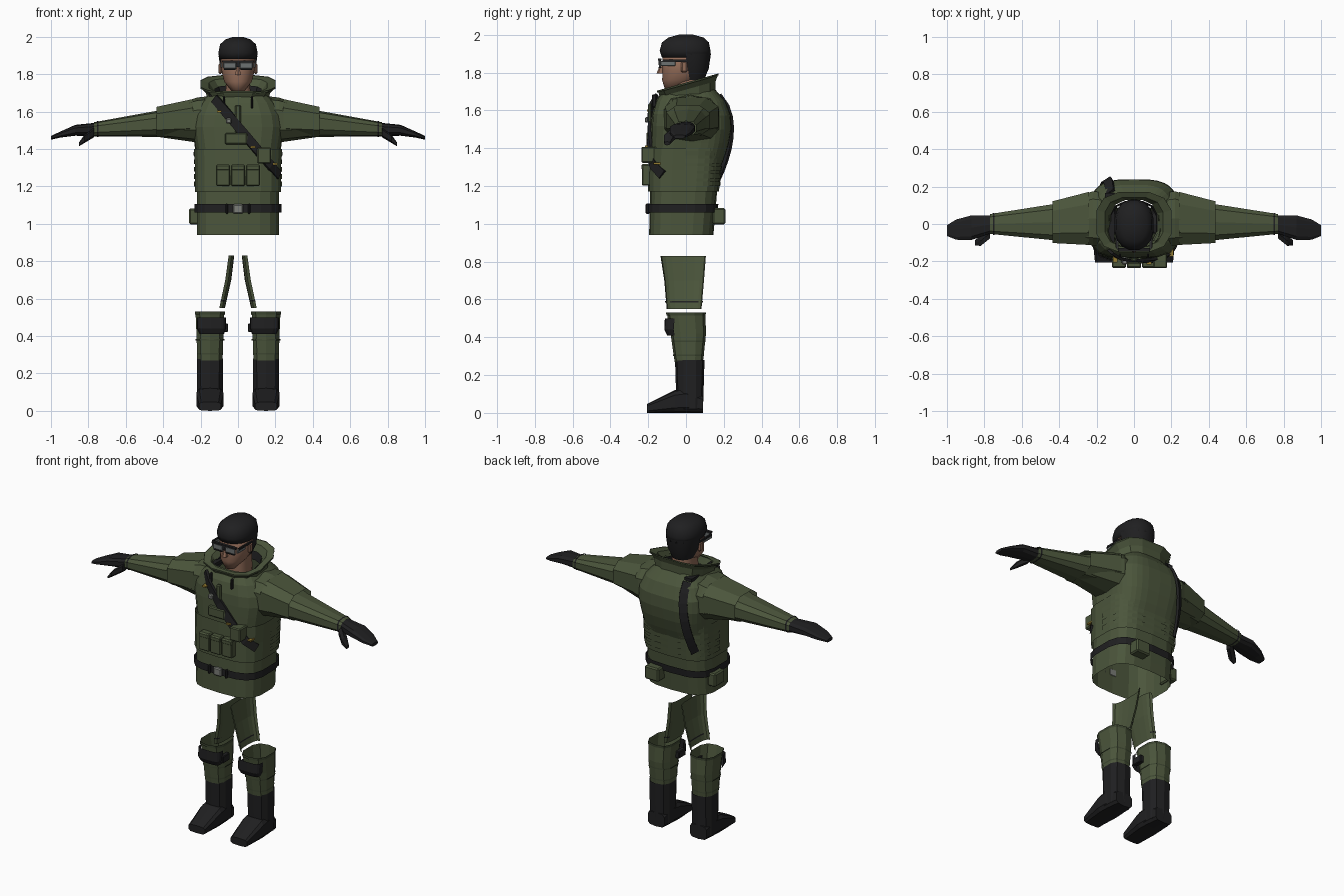
import bpy, bmesh, math
from mathutils import Vector

if "Cube" in bpy.data.objects:
    bpy.data.objects.remove(bpy.data.objects["Cube"])

FULL = (0, 2 * math.pi)
BACK = (0, math.pi)
FRONT = (math.pi, 2 * math.pi)
INNER = (math.pi / 2, 3 * math.pi / 2)
LEG = .15
BELT = 1.08
SQUARE = .6


def material(name, *rgb):
    mat = bpy.data.materials.new(name)
    mat.use_nodes = True
    mat.diffuse_color = (*rgb, 1)
    mat.node_tree.nodes["Principled BSDF"].inputs["Base Color"].default_value = (*rgb, 1)
    return mat


green = material("olive cloth", .07, .091, .044)
dark = material("dark olive trim", .045, .06, .03)
black = material("black leather", .014, .014, .015)
skin = material("skin", .28, .145, .095)
lens = material("grey lens", .15, .165, .165)
metal = material("buckle metal", .2, .21, .19)
yellow = material("yellow tag", .3, .2, .03)


def finish(bm, name, mat, mirror=False, smooth=False):
    bmesh.ops.recalc_face_normals(bm, faces=bm.faces)
    mesh = bpy.data.meshes.new(name)
    bm.to_mesh(mesh)
    bm.free()
    mesh.materials.append(mat)
    for face in mesh.polygons:
        face.use_smooth = smooth
    part = bpy.data.objects.new(name, mesh)
    bpy.context.collection.objects.link(part)
    if mirror:
        part.modifiers.new("other side", "MIRROR")
    return part


def loft(name, mat, sections, axis="z", sides=12, power=.7, arc=FULL,
         closed=False, tilt=0, mirror=False, smooth=False):
    """Skin sections of (position, centre u, centre v, radius u, radius v)."""
    bm = bmesh.new()
    whole = arc == FULL
    rows = []
    for place, centre_u, centre_v, radius_u, radius_v in sections:
        row = []
        for i in range(sides if whole else sides + 1):
            angle = arc[0] + (arc[1] - arc[0]) * (i + whole / 2) / sides
            c, s = math.cos(angle), math.sin(angle)
            u = centre_u + radius_u * math.copysign(abs(c) ** power, c)
            v = centre_v + radius_v * math.copysign(abs(s) ** power, s)
            spot = {"x": (place, u, v), "y": (u, place, v), "z": (u, v, place + tilt * v)}
            row.append(bm.verts.new(spot[axis]))
        rows.append(row)
    for low, high in zip(rows, rows[1:]):
        for i in range(sides):
            j = (i + 1) % len(low)
            bm.faces.new((low[i], low[j], high[j], high[i]))
    if closed:
        bm.faces.new(rows[0])
        bm.faces.new(rows[-1])
    return finish(bm, name, mat, mirror, smooth)


def box(name, mat, center, size, bevel=0, mirror=False):
    bm = bmesh.new()
    bmesh.ops.create_cube(bm, size=1)
    bmesh.ops.scale(bm, vec=size, verts=bm.verts)
    if bevel:
        bmesh.ops.bevel(bm, geom=bm.edges[:], offset=bevel, segments=1, affect="EDGES")
    bmesh.ops.translate(bm, vec=center, verts=bm.verts)
    return finish(bm, name, mat, mirror)


def body(z):
    """Half width, half depth and centre of the torso at a height."""
    rise = (z - .94) / .77
    neck = (max(0, z - 1.5) / .2) ** 3
    chest = .025 * max(0, 1 - abs(z - 1.53) / .16)
    return .222 + chest - .07 * neck, .17 + .025 * rise - .05 * neck, .04 * rise - .025


def band(name, mat, low, high, gap=0, bulge=0, steps=1, arc=FULL):
    """Layer of clothing that follows the torso."""
    sections = []
    for i in range(steps + 1):
        z = low + (high - low) * i / steps
        width, depth, centre = body(z)
        depth += bulge * math.sin(math.pi * i / steps)
        sections.append((z, 0, centre, width + gap, depth + gap))
    return loft(name, mat, sections, sides=18, power=SQUARE, arc=arc)


def surface(x, z, facing=-1, gap=.01):
    """Point on the front or back of the torso."""
    width, depth, centre = body(z)
    ratio = min(1, abs(x) / (width + gap))
    y = centre + facing * (depth + gap) * (1 - ratio ** (2 / SQUARE)) ** (SQUARE / 2)
    return Vector((x, y, z))


def sling(name, start, end, facing, bulge=0, width=.05, steps=8):
    bm = bmesh.new()
    points = []
    for i in range(steps + 1):
        x, z = (a + (b - a) * i / steps for a, b in zip(start, end))
        points.append(surface(x, z, facing, .018 + bulge * math.sin(math.pi * i / steps)))
    edges = []
    for i, point in enumerate(points):
        along = points[min(i + 1, steps)] - points[max(i - 1, 0)]
        across = along.cross(Vector((point.x, point.y, 0))).normalized() * width / 2
        edges.append((bm.verts.new(point - across), bm.verts.new(point + across)))
    for a, b in zip(edges, edges[1:]):
        bm.faces.new((a[0], a[1], b[1], b[0]))
    part = finish(bm, name, black)
    part.modifiers.new("thickness", "SOLIDIFY").thickness = .015


def front_pouch(name, mat, x, z, size, bevel=.006):
    box(name, mat, surface(x, z), size, bevel)


# Jacket, vest and back hump
band("jacket", green, .94, 1.71, steps=12)
band("vest", green, 1.17, 1.4, gap=.01, steps=2)
band("back_hump", green, 1.28, 1.72, gap=.002, bulge=.045, steps=6, arc=BACK)
for i in range(5):
    height = 1.2 + i * .04
    band("vest_webbing", green, height, height + .025, gap=.014, arc=BACK)

# Belt and hip pouches
band("belt", black, BELT - .02, BELT + .025, gap=.012)
front_pouch("belt_buckle", metal, 0, BELT, (.055, .025, .05))
for x in (-.06, .06):
    front_pouch("belt_loop", black, x, BELT, (.015, .025, .055))
box("hip_pouch", green, (-.235, .03, 1.04), (.055, .1, .085), .008)
box("rear_pouch", green, (.1, .175, 1.04), (.1, .07, .085), .008)

# Front pouches
for x in (-.08, 0, .08):
    front_pouch("magazine_pouch", green, x, 1.26, (.074, .07, .115))
    front_pouch("magazine_flap", green, x, 1.3, (.076, .076, .03))
front_pouch("radio_pouch", green, .14, 1.365, (.075, .1, .085))
front_pouch("chest_pouch", green, -.01, 1.455, (.12, .03, .06))
front_pouch("zip_flap", green, 0, 1.56, (.03, .02, .15))
for x in (-.075, .075):
    front_pouch("collar_cord", black, x, 1.65, (.012, .025, .07))

# Tall collar that dips at the front
loft("collar", green, [(1.66, 0, .01, .165, .15), (1.71, 0, .01, .175, .15),
                       (1.745, 0, .01, .205, .165), (1.738, 0, .01, .16, .135),
                       (1.69, 0, .01, .125, .12)], tilt=.28)
loft("collar_trim", dark, [(1.737, 0, .01, .206, .167), (1.747, 0, .01, .206, .167)], tilt=.28)
loft("inner_collar", black, [(1.66, 0, 0, .12, .115), (1.71, 0, 0, .13, .125)], tilt=.25)

# Sling across the chest and down the back
sling("front_sling", (-.13, 1.67), (.225, 1.26), -1)
sling("back_sling", (-.13, 1.68), (-.18, 1.23), 1, bulge=.04)
box("shoulder_sling", black, (-.13, .03, 1.69), (.05, .27, .02))
for x, z in ((-.1, 1.6), (.08, 1.41), (.2, 1.32)):
    front_pouch("yellow_tag", yellow, x, z, (.025, .045, .01), 0)
front_pouch("sling_buckle", metal, -.05, 1.55, (.03, .05, .03))

# Sleeves, shoulder guards and gloves
loft("sleeve", green, [(.13, .02, 1.55, .15, .135), (.22, .03, 1.555, .15, .12),
                       (.43, .01, 1.535, .1, .07), (.77, 0, 1.505, .055, .038)],
     "x", sides=10, mirror=True)
loft("shoulder_guard", green, [(.24, .03, 1.565, .15, .108), (.435, .01, 1.545, .118, .085)],
     "x", sides=8, mirror=True)
loft("cuff_band", black, [(.745, 0, 1.508, .06, .043), (.755, 0, 1.508, .06, .043)],
     "x", sides=10, mirror=True)
loft("glove", black, [(.755, 0, 1.505, .048, .036), (.87, -.02, 1.5, .068, .029),
                      (.95, -.03, 1.477, .056, .016), (1, -.035, 1.46, .03, .01)],
     "x", sides=10, closed=True, mirror=True)
loft("thumb", black, [(.77, -.05, 1.488, .03, .025), (.82, -.09, 1.455, .03, .022),
                      (.85, -.1, 1.425, .016, .01)],
     "x", sides=6, closed=True, mirror=True)

# Inner thigh panels, open on the outside
loft("thigh", green, [(.83, .05, -.015, .03, .12), (.7, .068, -.01, .032, .105),
                      (.55, .1, -.01, .03, .092)], sides=8, arc=INNER, mirror=True)
loft("thigh_band", black, [(.592, .092, -.01, .031, .1), (.584, .094, -.01, .031, .1)],
     sides=8, arc=INNER, mirror=True)

# Trouser legs with bands and knee pads
loft("trouser", green, [(.27, LEG, .015, .07, .075), (.42, LEG, .012, .075, .094),
                        (.53, LEG, 0, .08, .102)], sides=10, mirror=True)
for z, depth in ((.3, .081), (.375, .089)):
    loft("leg_band", dark, [(z, LEG, .013, depth * .9, depth), (z + .008, LEG, .013, depth * .9, depth)],
         sides=10, mirror=True)
loft("top_band", dark, [(.515, LEG, 0, .082, .104), (.53, LEG, 0, .083, .105)],
     sides=10, mirror=True)
loft("knee_pad", black, [(.41, .14, -.06, .065, .04), (.44, .142, -.065, .078, .05),
                         (.5, .142, -.06, .078, .052)],
     sides=8, power=.5, arc=FRONT, mirror=True)
box("knee_strap", black, (.068, -.04, .445), (.03, .07, .045), .004, mirror=True)

# Boots
loft("boot_shaft", black, [(.02, LEG, .02, .07, .07), (.28, LEG, .02, .073, .078)],
     sides=10, mirror=True)
loft("boot_foot", black, [(.09, LEG, .045, .06, .045), (0, LEG, .065, .072, .065),
                          (-.06, LEG, .06, .075, .06), (-.205, LEG, .024, .06, .024)],
     "y", sides=10, power=.5, closed=True, mirror=True)

# Head
loft("neck", skin, [(1.64, 0, .01, .07, .075), (1.78, 0, .01, .065, .075)], smooth=True)
loft("face", skin, [(1.705, 0, -.07, .03, .04), (1.76, 0, -.035, .075, .093),
                    (1.81, 0, -.01, .088, .115), (1.9, 0, 0, .094, .127)],
     sides=16, power=.9, closed=True, smooth=True)
loft("nose", skin, [(1.795, 0, -.13, .017, .026), (1.84, 0, -.125, .008, .012)],
     sides=6, closed=True)
box("ear", skin, (.094, -.01, 1.83), (.02, .035, .06), .008, mirror=True)

# Sunglasses
box("lens", lens, (.044, -.138, 1.846), (.07, .012, .036), .004, mirror=True)
box("side_lens", lens, (.088, -.095, 1.848), (.012, .08, .026), .003, mirror=True)
box("temple", black, (.094, -.06, 1.862), (.01, .13, .012), mirror=True)
box("brow_bar", black, (0, -.138, 1.868), (.17, .018, .01))
box("lower_rim", black, (.044, -.138, 1.826), (.06, .015, .006), mirror=True)
box("bridge", black, (0, -.139, 1.852), (.018, .014, .026))

# Hair with the face left clear
loft("hair_cap", black, [(1.88, 0, 0, .1, .13), (1.915, 0, -.005, .107, .137),
                         (1.96, 0, -.003, .097, .126), (1.985, 0, 0, .07, .095),
                         (2, 0, 0, .025, .04)],
     sides=16, power=.9, closed=True, smooth=True)
loft("hair_back", black, [(1.76, 0, .02, .065, .075), (1.82, 0, .01, .093, .11),
                          (1.9, 0, 0, .104, .132)],
     power=.9, arc=BACK, smooth=True)
